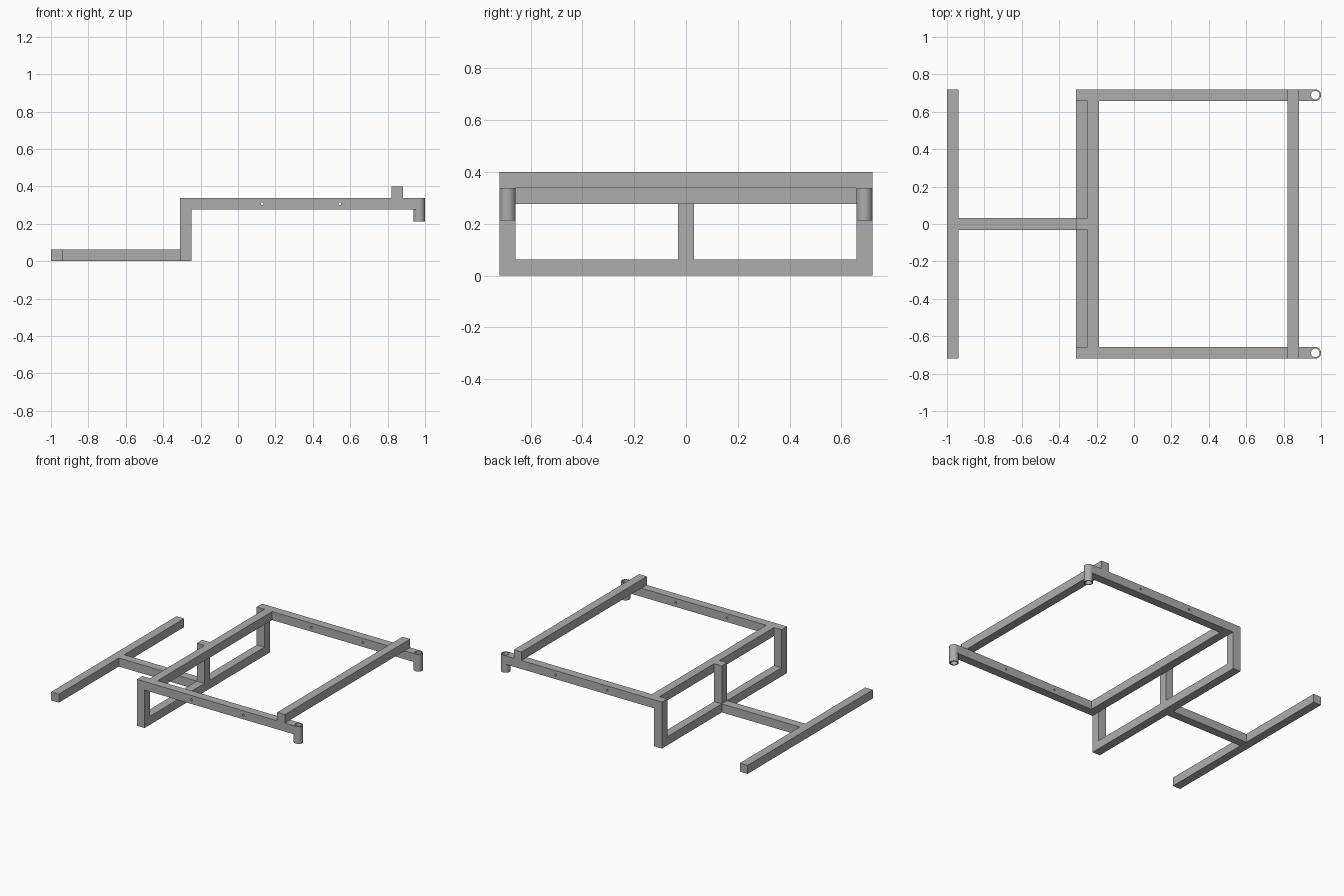
import bpy, bmesh, math
from mathutils import Matrix

if "Cube" in bpy.data.objects:
    bpy.data.objects.remove(bpy.data.objects["Cube"], do_unlink=True)

# One plain grey for the whole frame
GREY = (0.42, 0.42, 0.42, 1)
steel = bpy.data.materials.new("grey_steel")
steel.use_nodes = True
steel.diffuse_color = GREY
steel.node_tree.nodes["Principled BSDF"].inputs["Base Color"].default_value = GREY

T = 0.062            # square bar thickness
HALF = 0.72          # half the frame width
IN = HALF - T        # inner face of the side members
BACK = -0.31         # rear face of the uprights
RAIL_TOP = 0.338
RAIL_LOW = RAIL_TOP - T
R = T / 2
SOCKET_X = 1 - R
SOCKET_LOW = 0.212


def finish(name, bm):
    bmesh.ops.recalc_face_normals(bm, faces=bm.faces)
    mesh = bpy.data.meshes.new(name)
    bm.to_mesh(mesh)
    bm.free()
    mesh.materials.append(steel)
    obj = bpy.data.objects.new(name, mesh)
    bpy.context.collection.objects.link(obj)
    return obj


def activate(obj):
    bpy.ops.object.select_all(action="DESELECT")
    obj.select_set(True)
    bpy.context.view_layer.objects.active = obj


def bar(name, x, y, z):
    """Square bar given by its (low, high) extents on each axis."""
    bm = bmesh.new()
    size = [b - a for a, b in (x, y, z)]
    mid = [(a + b) / 2 for a, b in (x, y, z)]
    bmesh.ops.create_cube(bm, size=1, matrix=Matrix.Translation(mid) @ Matrix.Diagonal((*size, 1)))
    return finish(name, bm)


def prism(name, outline, low, high):
    """Upright prism from a plan outline."""
    bm = bmesh.new()
    face = bm.faces.new([bm.verts.new((x, y, low)) for x, y in outline])
    top = bmesh.ops.extrude_face_region(bm, geom=[face])["geom"]
    bmesh.ops.translate(bm, vec=(0, 0, high - low), verts=[v for v in top if isinstance(v, bmesh.types.BMVert)])
    return finish(name, bm)


def drill(obj, x, y, z, radius):
    """Bore a round hole along y."""
    bm = bmesh.new()
    place = Matrix.Translation((x, y, z)) @ Matrix.Rotation(math.pi / 2, 4, "X")
    bmesh.ops.create_cone(bm, cap_ends=True, segments=16, radius1=radius, radius2=radius, depth=3 * T, matrix=place)
    cutter = finish("hole_cutter", bm)
    cutter.hide_render = True
    mod = obj.modifiers.new("hole", "BOOLEAN")
    mod.operation, mod.solver, mod.object = "DIFFERENCE", "EXACT", cutter
    activate(obj)
    bpy.ops.object.modifier_apply(modifier=mod.name)
    bpy.data.objects.remove(cutter, do_unlink=True)


def socket(name, x, y, low, high, outer, inner, n=40):
    """Open round tube standing upright."""
    bm = bmesh.new()
    rings = []
    for r, z in ((outer, low), (outer, high), (inner, high), (inner, low)):
        angles = [2 * math.pi * i / n for i in range(n)]
        rings.append([bm.verts.new((x + r * math.cos(a), y + r * math.sin(a), z)) for a in angles])
    for k in range(4):
        a, b = rings[k], rings[(k + 1) % 4]
        for i in range(n):
            j = (i + 1) % n
            bm.faces.new((a[i], a[j], b[j], b[i]))
    obj = finish(name, bm)
    activate(obj)
    bpy.ops.object.shade_smooth_by_angle(angle=math.radians(40))


# Low T-shaped tail
bar("tail_crossbar", (-1, -1 + T), (-HALF, HALF), (0, T))
bar("tail_spine", (-1 + T, BACK), (-R, R), (0, T))

# Step between the low and high levels
bar("step_lower_crossbar", (BACK, BACK + T), (-IN, IN), (0, T))
bar("step_centre_post", (BACK, BACK + T), (-R, R), (T, RAIL_TOP))
bar("step_upper_crossbar", (BACK + T, BACK + 2 * T), (-IN, IN), (RAIL_LOW, RAIL_TOP))

# Raised bar across the far end of the rails
bar("raised_crossbar", (0.82, 0.82 + T), (-HALF, HALF), (RAIL_TOP, RAIL_TOP + T))

# Uprights, drilled rails with coped ends, and round sockets on both sides
for side, label in ((1, "back"), (-1, "front")):
    yc = side * (HALF - R)
    bar(label + "_upright", (BACK, BACK + T), (yc - R, yc + R), (0, RAIL_LOW))
    cope = [math.radians(270 - 9 * i) for i in range(21)]
    outline = [(BACK, yc + R), (BACK, yc - R)]
    outline += [(SOCKET_X + R * math.cos(a), yc + R * math.sin(a)) for a in cope]
    rail = prism(label + "_rail", outline, RAIL_LOW, RAIL_TOP)
    for x in (0.13, 0.545):
        drill(rail, x, yc, RAIL_TOP - R, 0.007)
    socket(label + "_socket", SOCKET_X, yc, SOCKET_LOW, RAIL_TOP, R, 0.023)
